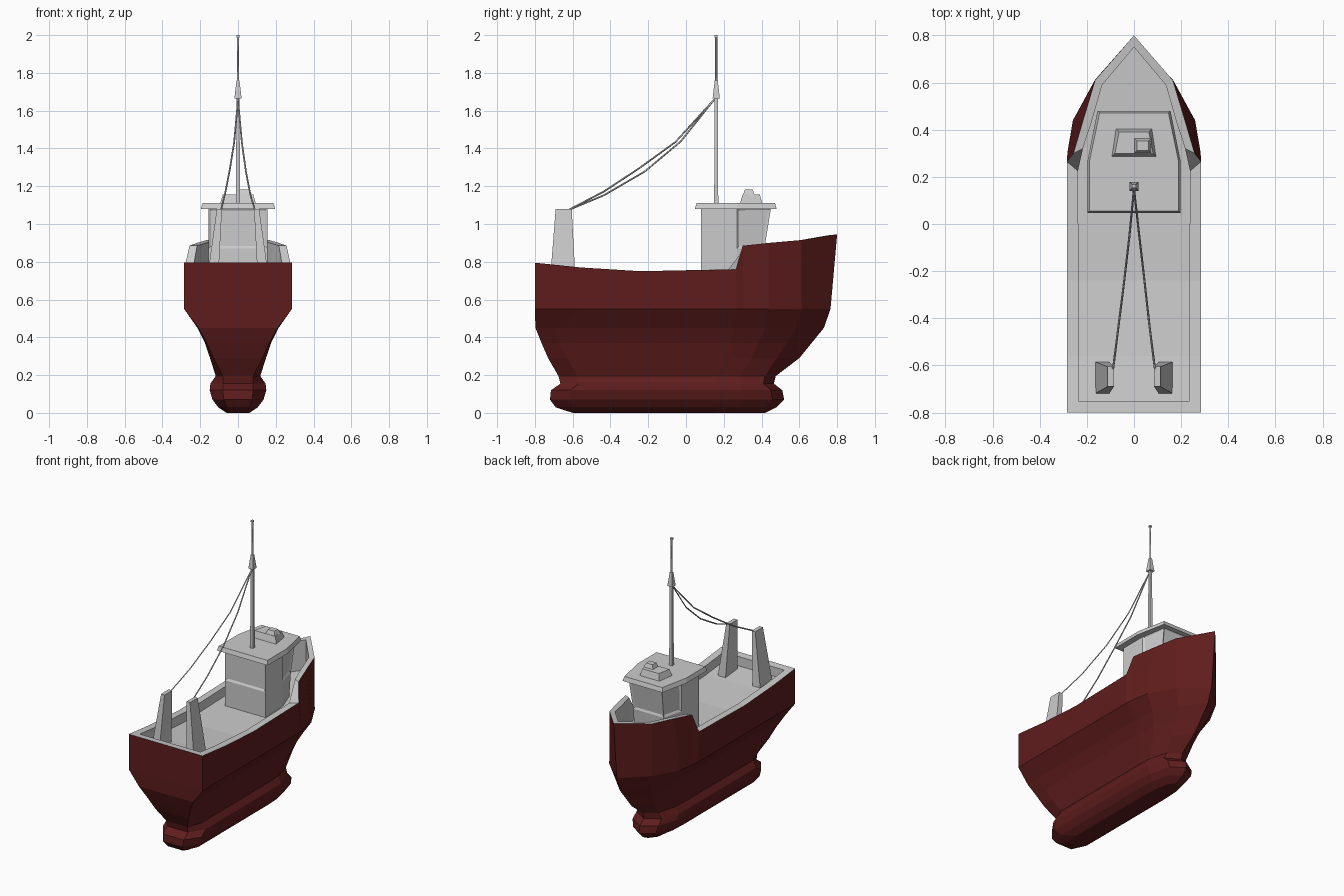
import bpy, bmesh
from mathutils import Vector

if "Cube" in bpy.data.objects:
    bpy.data.objects.remove(bpy.data.objects["Cube"])

red = bpy.data.materials.new("hull_red")
red.diffuse_color = (0.115, 0.012, 0.012, 1)
red.use_nodes = True
red.node_tree.nodes["Principled BSDF"].inputs["Base Color"].default_value = red.diffuse_color


def finish(name, bm, mat=None):
    bmesh.ops.recalc_face_normals(bm, faces=bm.faces)
    me = bpy.data.meshes.new(name)
    bm.to_mesh(me)
    bm.free()
    ob = bpy.data.objects.new(name, me)
    bpy.context.collection.objects.link(ob)
    if mat:
        me.materials.append(mat)
    return ob


def mirror_ring(half):
    """Half outline (x >= 0) completed on the other side."""
    return half + [(-x, y, z) for x, y, z in reversed(half) if x > 0]


def loft(rings, cap_first=False, cap_last=False):
    """Skin closed rings; caps are strips running across the boat."""
    bm = bmesh.new()
    rows = [[bm.verts.new(p) for p in r] for r in rings]
    n = len(rows[0])
    sides = []
    for a, b in zip(rows, rows[1:]):
        sides.append([bm.faces.new((a[i], a[(i + 1) % n], b[(i + 1) % n], b[i]))
                      for i in range(n)])
    for row, cap in ((rows[0], cap_first), (rows[-1], cap_last)):
        if cap:
            for i in range((n - 1) // 2):
                quad = [row[i], row[i + 1], row[n - 2 - i], row[n - 1 - i]]
                bm.faces.new(list(dict.fromkeys(quad)))
    return bm, sides


def block(name, base, z0, top, z1):
    """Tapered block from two (x0, x1, y0, y1) rectangles."""
    rings = [[(r[0], r[2], z), (r[0], r[3], z), (r[1], r[3], z), (r[1], r[2], z)]
             for r, z in ((base, z0), (top, z1))]
    return finish(name, loft(rings, True, True)[0])


def tube(name, pts, radius):
    cu = bpy.data.curves.new(name, 'CURVE')
    cu.dimensions = '3D'
    cu.bevel_depth = radius
    cu.bevel_resolution = 0
    cu.use_fill_caps = True
    sp = cu.splines.new('POLY')
    sp.points.add(len(pts) - 1)
    for p, c in zip(sp.points, pts):
        p.co = (*c, 1)
    ob = bpy.data.objects.new(name, cu)
    bpy.context.collection.objects.link(ob)


# Hull: sheer line with the step up to the forecastle, then lower waterlines
sheer = [(.285, -.8, .795), (.285, -.56, .77), (.285, -.24, .75), (.285, .265, .76),
         (.257, .30, .885), (.216, .44, .9), (.165, .61, .915), (0, .8, .945)]


def waterline(z, ws, w, ys, yb):
    f = (.6, .95, .88, .66) if z < .2 else (.575, .91, .8, .58)
    return [(ws, ys, z), (w, ys + (.24 if z > .5 else .1), z), (w, -.24, z),
            (w, .35 * yb, z), (w * .99, .40 * yb, z),
            (w * f[1], f[0] * yb, z), (w * f[3], f[2] * yb, z), (0, yb, z)]


# height, transom half width, side half width, stern y, bow y
levels = [(.55, .285, .285, -.8, .765), (.45, .21, .215, -.797, .73),
          (.37, .165, .175, -.765, .665), (.29, .13, .148, -.73, .6),
          (.195, .08, .118, -.675, .475), (.155, .08, .146, -.665, .465),
          (.12, .08, .15, -.715, .51), (.07, .075, .135, -.72, .52),
          (.03, .06, .105, -.69, .48), (0, .045, .06, -.6, .42)]
rings = [mirror_ring(sheer)] + [mirror_ring(waterline(*l)) for l in levels]
finish("hull", loft(rings, cap_last=True)[0], red)

# Rail, inner bulwark and deck
inner = [(.235, -.75, .79), (.235, -.56, .77), (.235, -.24, .75), (.238, .225, .76),
         (.217, .32, .885), (.178, .44, .897), (.135, .59, .912), (0, .75, .94)]
deck_z = (.725, .705, .685, .695, .70, .71, .72, .73)
deck = [(x, y, z) for (x, y, _), z in zip(inner, deck_z)]
finish("deck_and_bulwark",
       loft([mirror_ring(r) for r in (sheer, inner, deck)], cap_last=True)[0])

# Wheelhouse with recessed windows
def house_ring(z, front_x, front_y):
    return mirror_ring([(.155, .08, z), (.155, .27, z), (front_x, front_y, z)])


bm, sides = loft([house_ring(.68, .115, .40), house_ring(.87, .118, .415),
                  house_ring(1.085, .128, .45)], cap_last=True)
windows = [f for i, f in enumerate(sides[1]) if i not in (0, 4)]
bmesh.ops.recalc_face_normals(bm, faces=bm.faces)
bmesh.ops.inset_individual(bm, faces=windows, thickness=.018, depth=-.008)
finish("wheelhouse", bm)

# Roof and roof boxes
def roof_ring(z, d):
    return mirror_ring([(.197 - d, .047 + d, z), (.197 - d, .27, z), (.155 - d, .48 - d, z)])


finish("wheelhouse_roof", loft([roof_ring(1.08, 0), roof_ring(1.11, .009)], True, True)[0])
hatch = [mirror_ring([(.095 - d, .285 + d, z), (.077 - d, .405 - d, z)])
         for z, d in ((1.105, 0), (1.155, .014))]
finish("roof_hatch", loft(hatch, True, True)[0])
block("roof_lamp", (0, .075, .30, .365), 1.15, (.012, .062, .312, .353), 1.182)

# Mast
block("mast", (-.011, .011, .149, .171), 1.1, (-.008, .008, .152, .168), 1.68)
block("mast_collar", (-.019, .019, .141, .179), 1.665, (-.008, .008, .152, .168), 1.76)
tube("mast_pole", [(0, .16, 1.75), (0, .16, 2.0)], .006)
block("mast_cap", (-.008, .008, .152, .168), 1.988, (-.008, .008, .152, .168), 2.0)

# Stern posts and stays
for side, s, dy, dz in (("left", -1, -.015, .012), ("right", 1, .01, -.008)):
    block("stern_post_" + side, (s * .105, s * .165, -.72, -.585), .70,
          (s * .085, s * .112, -.69, -.605), 1.08)
    path = [(0, .15, 1.66), (s * .02, -.04 + dy, 1.435), (s * .042, -.23 + dy, 1.285 + dz),
            (s * .066, -.435, 1.16 + dz), (s * .09, -.625, 1.073)]
    tube("stay_" + side, path, .0045)
